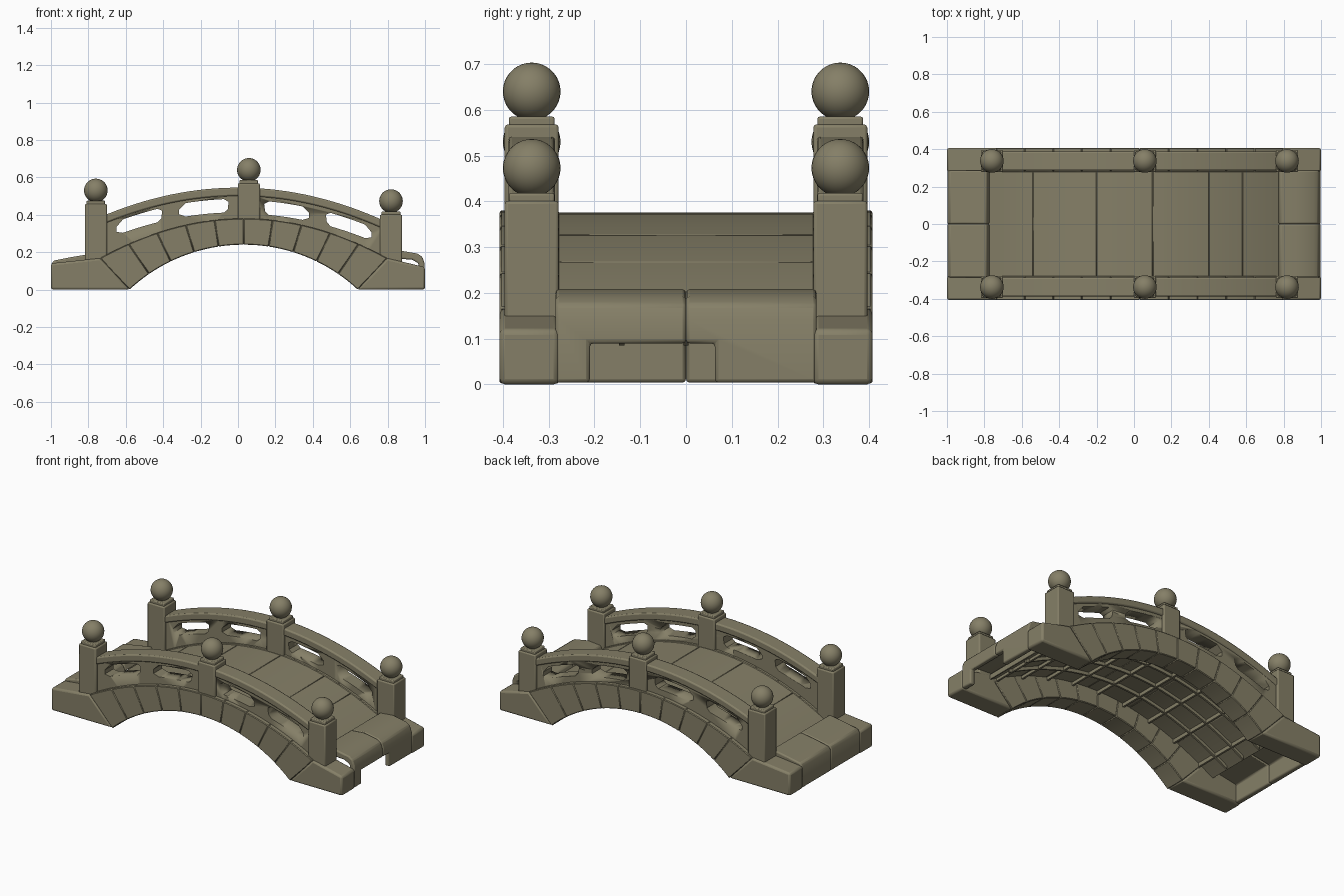
import bpy, bmesh, math

cube = bpy.data.objects.get("Cube")
if cube:
    bpy.data.objects.remove(cube, do_unlink=True)

# Single stone colour
STONE = (0.235, 0.213, 0.136, 1)
stone = bpy.data.materials.new("weathered_stone")
stone.use_nodes = True
stone.diffuse_color = STONE
bsdf = stone.node_tree.nodes["Principled BSDF"]
bsdf.inputs["Base Color"].default_value = STONE
bsdf.inputs["Roughness"].default_value = 0.9

MID = 0.03                     # centre of the arch along x
RADIUS, ARCH_Z = 0.895, -0.655  # underside circle
SPREAD = 0.75                  # half angle of the arch


def beam_top(x):
    return 0.38 - 0.36 * (x - MID) ** 2


def rail_top(x):
    return 0.545 - 0.29 * x * x


def span(a, b, n):
    return [a + (b - a) * i / n for i in range(n + 1)]


def finish(name, bm, bevel=0.0, segments=2):
    bmesh.ops.recalc_face_normals(bm, faces=bm.faces)
    mesh = bpy.data.meshes.new(name)
    bm.to_mesh(mesh)
    bm.free()
    ob = bpy.data.objects.new(name, mesh)
    bpy.context.collection.objects.link(ob)
    mesh.materials.append(stone)
    if bevel:
        m = ob.modifiers.new("worn_edges", "BEVEL")
        m.width, m.segments = bevel, segments
        m.limit_method, m.angle_limit = "ANGLE", math.radians(35)
    bpy.ops.object.select_all(action="DESELECT")
    ob.select_set(True)
    bpy.context.view_layer.objects.active = ob
    bpy.ops.object.shade_smooth_by_angle(angle=math.radians(35))
    return ob


def add_prism(bm, profile, y0, y1):
    """Extrude an xz profile from y0 to y1."""
    a = [bm.verts.new((x, y0, z)) for x, z in profile]
    b = [bm.verts.new((x, y1, z)) for x, z in profile]
    bm.faces.new(a)
    bm.faces.new(b[::-1])
    for i in range(len(a)):
        j = (i + 1) % len(a)
        bm.faces.new((a[i], b[i], b[j], a[j]))


def prism(name, profile, y0, y1, bevel=0.0, segments=2):
    bm = bmesh.new()
    add_prism(bm, profile, y0, y1)
    return finish(name, bm, bevel, segments)


def add_box(bm, x0, x1, y0, y1, z0, z1):
    add_prism(bm, [(x0, z0), (x1, z0), (x1, z1), (x0, z1)], y0, y1)


def strip(x0, x1, upper, lower, n=8):
    """Profile of a curved band between two height functions."""
    return ([(x, lower(x)) for x in span(x0, x1, n)] +
            [(x, upper(x)) for x in reversed(span(x0, x1, n))])


def cut(ob, cutter):
    m = ob.modifiers.new("cut", "BOOLEAN")
    m.operation, m.solver, m.object = "DIFFERENCE", "EXACT", cutter
    bpy.context.view_layer.objects.active = ob
    bpy.ops.object.modifier_move_to_index(modifier=m.name, index=0)
    bpy.ops.object.modifier_apply(modifier=m.name)


def soffit_point(a):
    return MID + RADIUS * math.sin(a), ARCH_Z + RADIUS * math.cos(a)


def crown_point(a):
    """Where a radial joint meets the beam's top curve."""
    z = 0.3
    for _ in range(40):
        x = MID + (z - ARCH_Z) * math.tan(a)
        z = beam_top(x)
    return x, z


# Arched side beams made of wedge stones with end blocks
STONES = 10
joints = span(-SPREAD, SPREAD, STONES)
for side, sign in (("left_side", 1), ("right_side", -1)):
    y0, y1 = sorted((sign * 0.277, sign * 0.407))
    bm = bmesh.new()
    for a0, a1 in zip(joints, joints[1:]):
        steps = span(a0, a1, 4)
        add_prism(bm, [soffit_point(a) for a in steps] +
                  [crown_point(a) for a in reversed(steps)], y0, y1)
    finish("arch_beam_" + side, bm, 0.004, 1)
    for end, d, tip in (("east", 1, 0.12), ("west", -1, 0.14)):
        foot, shoulder = soffit_point(d * SPREAD), crown_point(d * SPREAD)
        prism(f"beam_end_{end}_{side}",
              [(foot[0], 0), shoulder, (d, tip), (d, 0)], y0, y1, 0.012)

# Deck slabs with thin ribs underneath
deck = lambda x: beam_top(x) - 0.004
edges = [-0.8, -0.54, -0.2, 0.1, 0.4, 0.58, 0.8]
bm = bmesh.new()
for x0, x1 in zip(edges, edges[1:]):
    add_prism(bm, strip(x0, x1, deck, lambda x: deck(x) - 0.035), -0.28, 0.28)
finish("deck_slabs", bm, 0.003, 1)
bm = bmesh.new()
for x in span(-0.7, 0.75, 8):
    add_box(bm, x - 0.006, x + 0.006, -0.28, 0.28, deck(x) - 0.055, deck(x) - 0.025)
for y in (-0.14, 0.0, 0.14):
    add_prism(bm, strip(-0.78, 0.78, lambda x: deck(x) - 0.03,
                        lambda x: deck(x) - 0.055, 24), y - 0.006, y + 0.006)
finish("deck_ribs", bm)

# Hollow approach steps at both ends, each in two halves
east = [(0.77, 0.17), (0.78, 0.2), (0.87, 0.208), (0.96, 0.192), (0.985, 0.175),
        (0.998, 0.14), (0.998, 0.004), (0.965, 0.004), (0.965, 0.14), (0.93, 0.16)]
west = [(-0.77, 0.15), (-0.79, 0.19), (-0.9, 0.172), (-0.985, 0.155),
        (-0.998, 0.135), (-0.998, 0.004), (-0.965, 0.004), (-0.965, 0.115)]
bm = bmesh.new()
add_box(bm, 0.9, 1.1, -0.21, 0.063, -0.1, 0.09)
notch = finish("notch_cutter", bm)
notch.hide_render = True
for half, y0, y1 in (("left", 0, 0.285), ("right", -0.285, 0)):
    step = prism("east_approach_" + half, east, y0, y1, 0.008)
    cut(step, notch)
    prism("west_approach_" + half, west, y0, y1, 0.008)
bpy.data.objects.remove(notch, do_unlink=True)


# Balustrade openings with slanted ends
def opening(x0, x1):
    upper = lambda x: rail_top(x) - 0.060
    lower = lambda x: rail_top(x) - 0.132
    middle = lambda x: rail_top(x) - 0.096
    inner = span(x0 + 0.035, x1 - 0.025, 6)
    return ([(x0, middle(x0) - 0.018)] + [(x, lower(x)) for x in inner] +
            [(x1 - 0.005, middle(x1) - 0.02), (x1, middle(x1) + 0.02)] +
            [(x, upper(x)) for x in reversed(inner)] + [(x0, middle(x0) + 0.008)])


def flipped(profile):
    return [(-x, z) for x, z in profile]


bm = bmesh.new()
for profile in (opening(-0.65, -0.405), opening(-0.315, -0.05),
                [(x, z - 0.006) for x, z in flipped(opening(-0.38, -0.14))],
                [(x, z - 0.004) for x, z in flipped(opening(-0.715, -0.47))]):
    add_prism(bm, profile, -0.6, 0.6)
holes = finish("opening_cutter", bm)
holes.hide_render = True

# Railings and posts
BALL = 0.063
posts = (("west", -0.76, 0.53), ("middle", 0.058, 0.64), ("east", 0.818, 0.473))
for side, sign in (("left_side", 1), ("right_side", -1)):
    yc = sign * 0.337
    panel = prism("rail_panel_" + side,
                  strip(-0.74, 0.79, lambda x: rail_top(x) - 0.02,
                        lambda x: beam_top(x) - 0.02, 32), yc - 0.042, yc + 0.042)
    cut(panel, holes)
    prism("handrail_" + side,
          strip(-0.74, 0.79, rail_top, lambda x: rail_top(x) - 0.045, 32),
          yc - 0.051, yc + 0.051, 0.008)
    for place, x, ball_z in posts:
        label = f"{place}_{side}"
        bm = bmesh.new()
        add_box(bm, x - 0.059, x + 0.059, yc - 0.059, yc + 0.059,
                beam_top(x) - 0.07, ball_z - 0.072)
        finish("post_" + label, bm, 0.007)
        bm = bmesh.new()
        add_box(bm, x - 0.05, x + 0.05, yc - 0.05, yc + 0.05,
                ball_z - 0.08, ball_z - 0.055)
        finish("post_cap_" + label, bm, 0.005)
        bm = bmesh.new()
        bmesh.ops.create_uvsphere(bm, u_segments=28, v_segments=18, radius=BALL)
        bmesh.ops.translate(bm, verts=bm.verts, vec=(x, yc, ball_z))
        finish("ball_finial_" + label, bm)
bpy.data.objects.remove(holes, do_unlink=True)
